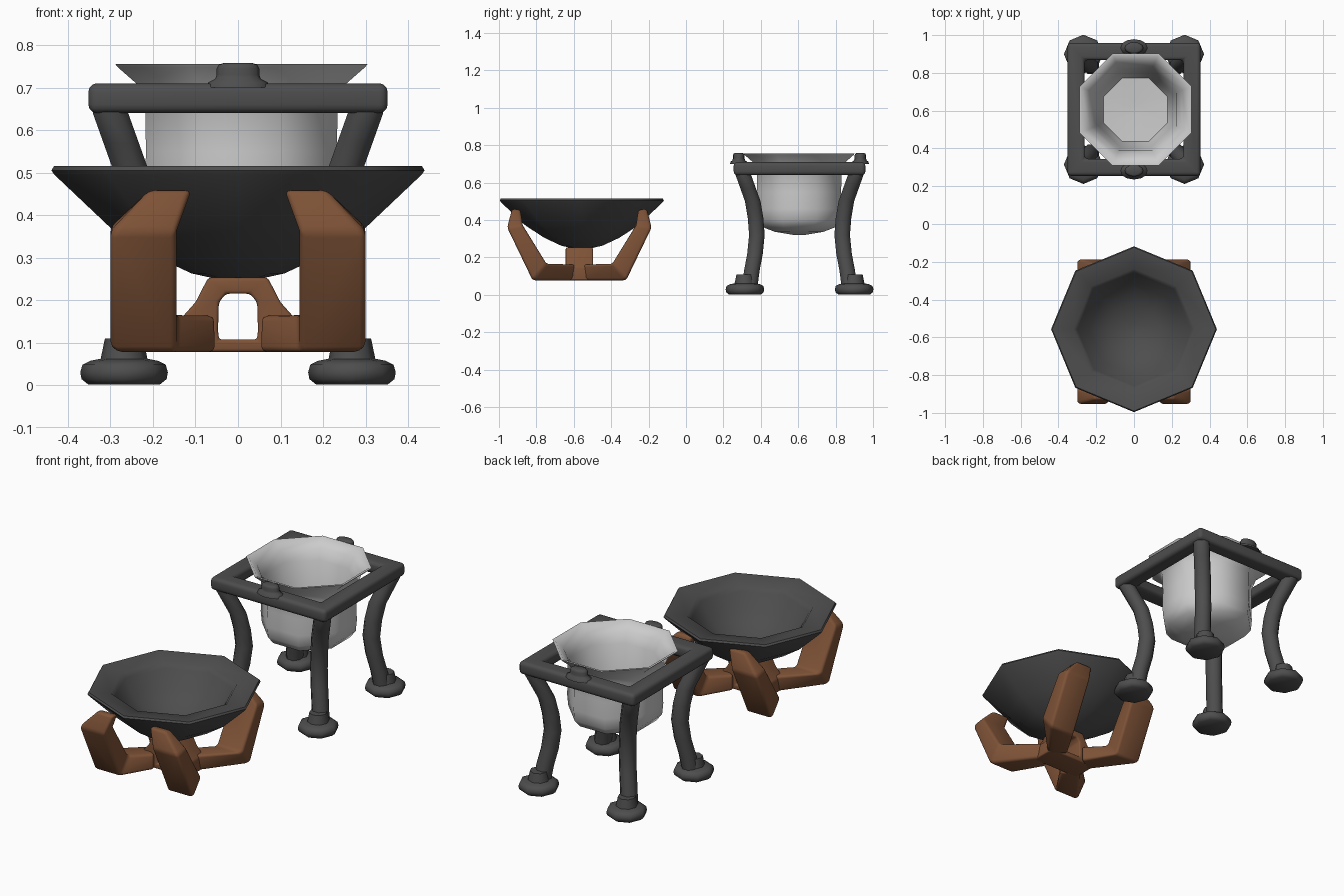
import bpy, bmesh, math
from mathutils import Vector

if "Cube" in bpy.data.objects:
    bpy.data.objects.remove(bpy.data.objects["Cube"])


def material(name, rgb):
    m = bpy.data.materials.new(name)
    m.diffuse_color = (*rgb, 1)
    m.use_nodes = True
    m.node_tree.nodes["Principled BSDF"].inputs["Base Color"].default_value = m.diffuse_color
    return m


IRON = material("dark_iron", (0.075, 0.075, 0.075))
STONE = material("pale_grey", (0.58, 0.58, 0.58))
WOOD = material("brown_wood", (0.21, 0.085, 0.038))


def loft(name, rings, mat, loc=(0, 0, 0), closed=False, bevel=0, smooth=50):
    """Skin a list of equal-length point rings; cap the ends or close the loop."""
    bm = bmesh.new()
    vs = [[bm.verts.new(Vector(p)) for p in r] for r in rings]
    n = len(vs[0])
    pairs = list(zip(vs, vs[1:]))
    if closed:
        pairs.append((vs[-1], vs[0]))
    else:
        bm.faces.new(vs[0])
        bm.faces.new(vs[-1])
    for a, b in pairs:
        for i in range(n):
            j = (i + 1) % n
            bm.faces.new((a[i], a[j], b[j], b[i]))
    bmesh.ops.recalc_face_normals(bm, faces=bm.faces)
    if bevel:
        edges = [e for e in bm.edges if e.calc_face_angle(0) > 0.6]
        bmesh.ops.bevel(bm, geom=edges, offset=bevel, segments=3, profile=0.5,
                        affect='EDGES', clamp_overlap=True)
    me = bpy.data.meshes.new(name)
    bm.to_mesh(me)
    bm.free()
    me.materials.append(mat)
    ob = bpy.data.objects.new(name, me)
    ob.location = loc
    bpy.context.collection.objects.link(ob)
    bpy.ops.object.select_all(action='DESELECT')
    bpy.context.view_layer.objects.active = ob
    ob.select_set(True)
    bpy.ops.object.shade_smooth_by_angle(angle=math.radians(smooth))
    return ob


def ring(r, z, n=8, turn=0.0, sy=1.0, c=(0, 0)):
    return [(c[0] + r * math.cos(turn + math.tau * i / n),
             c[1] + sy * r * math.sin(turn + math.tau * i / n), z) for i in range(n)]


# ---- wide dark bowl, octagonal with corners on the axes
bowl = [(.03, .245), (.11, .263), (.20, .305), (.30, .37), (.432, .495), (.439, .505), (.433, .515),
        (.32, .50), (.30, .475), (.24, .385), (.14, .315), (.03, .29)]
loft("wide_bowl", [ring(r, z) for r, z in bowl], IRON, (0, -.557, 0))

# ---- wooden stand: arched hub and four bent legs
BASE = (0, -.57, 0)
arch = [(.145, .078, .045, .107), (.14, .15, .047, .13), (.10, .195, .045, .195), (.07, .253, .028, .215)]
arch += [(-a, b, -c, d) for a, b, c, d in reversed(arch)]
loft("stand_hub", [[(a, -.073, b), (a, .073, b), (c, .073, d), (c, -.073, d)] for a, b, c, d in arch],
     WOOD, BASE, closed=True, bevel=.008)

# lower/outer edge then upper/inner edge of each section
leg = [[(.05, .085, .078), (.13, .02, .078), (.13, .02, .163), (.05, .085, .163)],
       [(.145, .25, .078), (.30, .25, .078), (.30, .175, .165), (.145, .175, .165)],
       [(.145, .386, .36), (.30, .386, .36), (.30, .305, .375), (.145, .305, .375)],
       [(.11, .36, .46), (.21, .36, .46), (.21, .315, .455), (.11, .315, .455)]]
for sx, side in ((-1, "left"), (1, "right")):
    for sy, end in ((-1, "front"), (1, "back")):
        loft(f"stand_leg_{end}_{side}", [[(x * sx, y * sy, z) for x, y, z in s] for s in leg],
             WOOD, BASE, bevel=.014)

# ---- iron frame: square top ring
C = (0, .607, 0)
q = math.sqrt(2)
loft("frame_top", [ring(a * q, z, 4, math.pi / 4) for a, z in
                   ((.262, .64), (.352, .64), (.352, .71), (.262, .71))],
     IRON, C, closed=True, bevel=.02)

# ---- curved frame legs with octagonal feet
path = [(.302, .69), (.30, .64), (.275, .57), (.25, .50), (.235, .41), (.228, .32),
        (.238, .22), (.255, .13), (.268, .03)]
foot = [(.085, .002), (.10, .014), (.103, .03), (.098, .048), (.08, .057), (.055, .062), (.045, .11)]
for sx, side in ((-1, "left"), (1, "right")):
    for sy, end in ((-1, "front"), (1, "back")):
        loft(f"frame_leg_{end}_{side}",
             [ring(.045, z, c=(o * sx, o * sy), turn=math.pi / 8) for o, z in path], IRON, C)
        loft(f"frame_foot_{end}_{side}", [ring(r, z) for r, z in foot], IRON,
             (C[0] + .268 * sx, C[1] + .292 * sy, 0))

# ---- small knobs on the front and back bars
knob = [(.075, .70), (.07, .712), (.054, .72), (.05, .73), (.05, .745), (.045, .754), (.033, .758)]
for sy, end in ((-1, "front"), (1, "back")):
    loft(f"knob_{end}", [ring(r, z, 12, sy=.62) for r, z in knob], IRON, (C[0], C[1] + .325 * sy, 0))

# ---- pale octagonal pot with flared rim, flat sides on the axes
pot = [(.03, .32), (.14, .337), (.21, .362), (.24, .40), (.246, .46), (.243, .55), (.245, .65),
       (.268, .71), (.315, .748), (.321, .755), (.308, .755),
       (.265, .715), (.235, .66), (.215, .52), (.183, .41), (.03, .40)]
loft("hanging_pot", [ring(r, z, 8, math.pi / 8) for r, z in pot], STONE, (.008, .605, 0))
